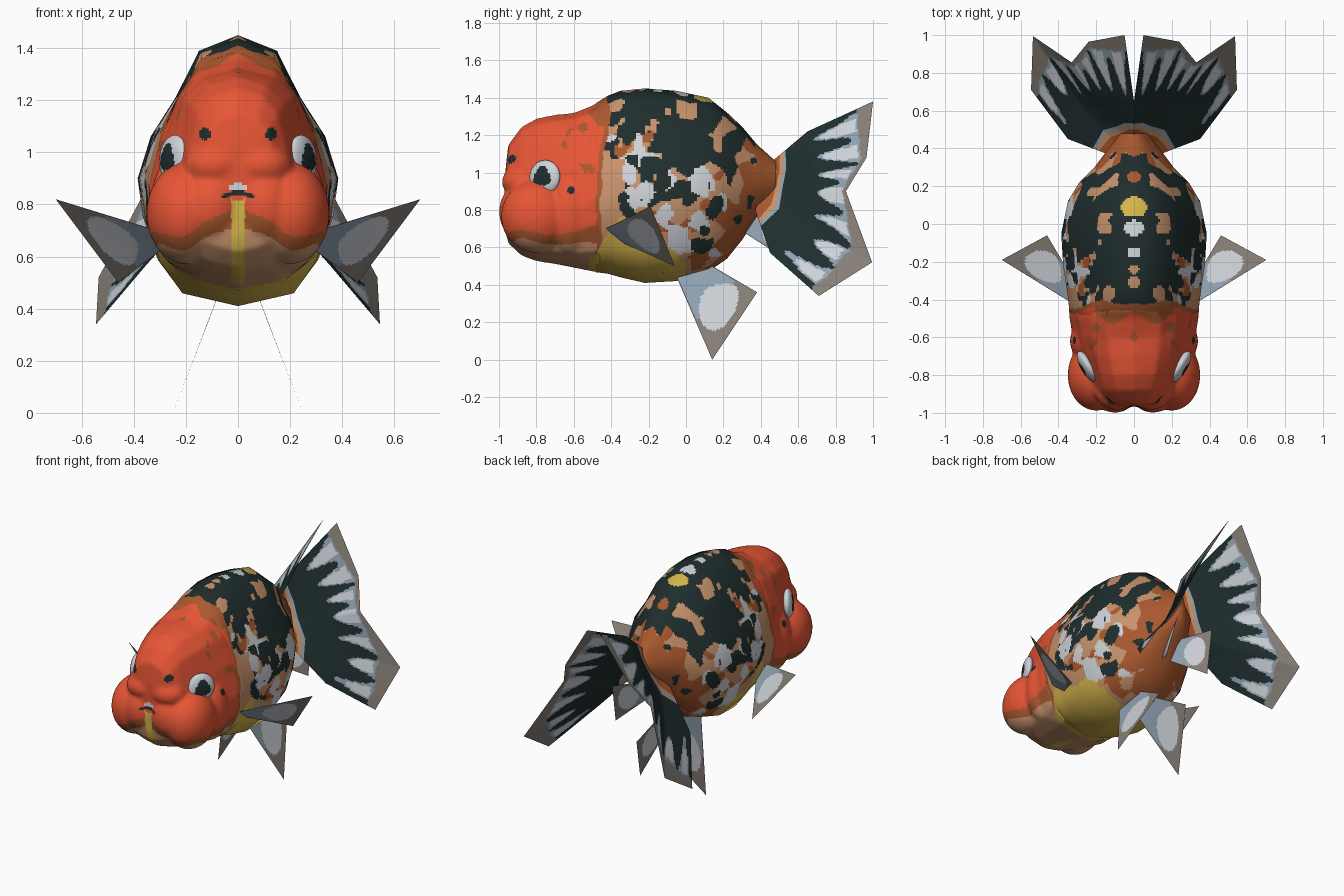
import bpy, bmesh, math
from mathutils import Vector, Matrix, noise

if "Cube" in bpy.data.objects:
    bpy.data.objects.remove(bpy.data.objects["Cube"])

# ---- palette ----
PALETTE = [
    ("red", (0.80, 0.092, 0.036)), ("charcoal", (0.014, 0.027, 0.027)),
    ("rust", (0.40, 0.10, 0.028)), ("tan", (0.58, 0.29, 0.15)),
    ("silver", (0.62, 0.65, 0.69)), ("blue_grey", (0.28, 0.36, 0.44)),
    ("taupe", (0.24, 0.21, 0.185)), ("yellow", (0.66, 0.46, 0.07)),
]
RED, BLACK, RUST, TAN, SILVER, BLUE, TAUPE, YELLOW = range(8)
MATS = []
for mat_name, rgb in PALETTE:
    m = bpy.data.materials.new(mat_name)
    m.diffuse_color = (*rgb, 1)
    m.use_nodes = True
    m.node_tree.nodes["Principled BSDF"].inputs["Base Color"].default_value = m.diffuse_color
    MATS.append(m)


def add_object(name, mesh, mirror=False):
    for m in MATS:
        mesh.materials.append(m)
    ob = bpy.data.objects.new(name, mesh)
    bpy.context.collection.objects.link(ob)
    if mirror:
        ob.modifiers.new("mirror", 'MIRROR').use_mirror_merge = False
    return ob


def sheet(name, rows, ku, kv, colour, closed=False, mirror=False):
    """Finely split grid through coarse rows of points, coloured face by face."""
    rows = [[Vector(p) for p in r] for r in rows]
    nu, nv = len(rows), len(rows[0])

    def at(i, j):
        i = min(max(i, 0), nu - 1)
        return rows[i][j % nv if closed else min(max(j, 0), nv - 1)]

    def coarse_normal(i, j):
        return (at(i, j + 1) - at(i, j - 1)).cross(at(i + 1, j) - at(i - 1, j)).normalized()

    def blend(f, u, v):
        i, j = min(int(u), nu - 2), int(v)
        if not closed:
            j = min(j, nv - 2)
        a, b = u - i, v - j
        return f(i, j).lerp(f(i, j + 1), b).lerp(f(i + 1, j).lerp(f(i + 1, j + 1), b), a)

    U, V = (nu - 1) * ku, (nv if closed else nv - 1) * kv
    W = V if closed else V + 1
    uv = [(i / ku, j / kv) for i in range(U + 1) for j in range(W)]
    faces = [(i * W + j, i * W + (j + 1) % W, (i + 1) * W + (j + 1) % W, (i + 1) * W + j)
             for i in range(U) for j in range(V)]
    if closed:
        faces += [tuple(reversed(range(W))), tuple(range(U * W, U * W + W))]
    mesh = bpy.data.meshes.new(name)
    mesh.from_pydata([blend(at, *p) for p in uv], [], faces)
    ob = add_object(name, mesh, mirror)
    for n, poly in enumerate(mesh.polygons):
        poly.use_smooth = True
        i, j = divmod(n, V)
        poly.material_index = colour(poly.center, (j + 0.5) / V, (i + 0.5) / U)
    if closed:
        mesh.normals_split_custom_set_from_vertices(
            [blend(coarse_normal, *p).normalized() for p in uv])
    return ob


# ---- colour rules ----
def n3(c, freq, shift):
    return noise.noise(Vector((abs(c.x) * freq + shift, c.y * freq, c.z * freq + shift)))


def lerp_list(values, s):
    x = s * (len(values) - 1)
    i = min(int(x), len(values) - 2)
    return values[i] + (values[i + 1] - values[i]) * (x - i)


def head_colour(c):
    x, wob = abs(c.x), 0.04 * n3(c, 8, 3)
    if c.y < -0.8 and math.hypot(x - 0.127, c.z - 1.07) < 0.022:
        return BLACK                                   # nostrils
    if x > 0.2 and math.hypot(c.y + 0.615, c.z - 0.905) < 0.022:
        return BLACK                                   # freckle behind the eye
    if c.y < -0.85 and x < 0.06 and 0.838 < c.z + 0.25 * x < 0.856:
        return BLACK                                   # mouth
    if c.y < -0.85 and x < 0.035 and 0.856 <= c.z < 0.89 - 0.5 * x:
        return SILVER
    if c.y < -0.6 and x < 0.026 and c.z < 0.82:
        return YELLOW                                  # chin stripe
    low = 0.695 + (0.5 * max(0, 0.2 - x) if c.y < -0.75 else 0) + wob
    if c.z > low:
        if c.z > 1.25 and c.y > -0.50 + 0.03 * math.cos(28 * x):
            return RUST                                # scalloped nape
        if c.z > 1.2 and (math.hypot(x, c.y + 0.60) < 0.022 or math.hypot(x - 0.2, c.y + 0.55) < 0.025):
            return RUST
        if 1.0 < c.z < 1.25 and c.y > -0.75 and n3(c, 15, 9) > 0.47:
            return RUST
        return RED
    return RUST if c.z > low - 0.06 else TAN


# centre-line spots on the back: y, radius, colour
BACK_SPOTS = [(0.25, 0.03, RUST), (0.09, 0.055, YELLOW), (-0.02, 0.04, SILVER),
              (-0.15, 0.028, SILVER), (-0.24, 0.022, TAN), (-0.31, 0.028, TAN), (0.4, 0.04, RUST)]
# larger flank patches: y, z, half length, half height, colour
FLANK = [(-0.25, 1.14, 0.03, 0.08, SILVER), (-0.30, 0.99, 0.035, 0.05, SILVER),
         (-0.21, 0.90, 0.04, 0.07, SILVER), (0.08, 0.96, 0.045, 0.09, SILVER),
         (-0.12, 0.76, 0.04, 0.07, SILVER), (-0.01, 0.66, 0.03, 0.05, SILVER),
         (-0.02, 1.13, 0.15, 0.15, BLACK), (-0.13, 0.94, 0.045, 0.06, BLACK),
         (-0.33, 0.86, 0.03, 0.03, BLACK), (0.10, 0.69, 0.03, 0.03, BLACK),
         (0.01, 0.88, 0.03, 0.06, BLACK), (-0.37, 0.97, 0.05, 0.13, TAN)]


def body_colour(c, *_):
    x = abs(c.x)
    edge = -0.44 + 0.02 * n3(c, 9, 1) - 0.04 * min(1, max(0, (1.18 - c.z) / 0.08))
    patch = 0.16 * max(0, 1 - abs(c.y + 0.33) / 0.14)
    if -0.52 < c.y < 0.0 and c.z < 0.58 + patch + 0.08 * n3(c, 6, 5) - 0.3 * max(0, c.y + 0.15):
        return YELLOW                                  # belly
    if c.y < edge:
        return head_colour(c)
    if c.y < edge + 0.025:
        return RUST                                    # gill edge
    if c.y < -0.41 and c.z < 1.12:
        return TAN
    if c.z > 1.1:
        for y, r, col in BACK_SPOTS:
            if math.hypot(x * 0.8, c.y - y) < r:
                return col
        if x < 0.10 - 0.12 * max(0, c.y - 0.1) and c.y < 0.37:
            return BLACK                               # dark ridge
    if c.y > 0.36 + 0.08 * n3(c, 9, 7):
        return RUST
    if x > 0.2:
        for y, z, ry, rz, col in FLANK:
            if math.hypot((c.y - y) / ry, (c.z - z) / rz) < 1 + 0.7 * n3(c, 16, 6):
                return col
    rear = max(0, c.y - 0.15)
    dark = n3(c, 9.5, 0) + 1.0 * (c.z - 1.0) - 1.2 * rear
    if c.y < -0.25 and c.z < 1.15:
        dark -= 0.12
    if dark > 0.0:
        return TAN if n3(c, 11, 21) > 0.42 else BLACK
    if n3(c, 9, 13) - 2 * rear > 0.16 and 0.55 < c.z < 1.2:
        return SILVER
    if n3(c, 9, 31) + 3 * rear + 1.2 * (0.85 - c.z) * (c.y > 0.03) > 0.27:
        return RUST
    return TAN


def tail_colour(c, s, t):
    for limit, col in ((0.11, RUST), (0.16, TAN), (0.19, BLUE)):
        if t < limit:
            return col
    border = lerp_list([0.87, 0.95, 0.955, 0.82, 0.92], s) + 0.03 * n3(c, 10, 4)
    if t > border:
        return TAUPE
    wave = math.cos(2 * math.pi * 7 * (s - 0.08)) + 0.9 * n3(c, 7, 2)
    reach = 0.71 - 0.15 * wave
    if t > reach and 0.02 < s < 0.97:
        return SILVER if wave > 0 and reach + 0.05 < t < border - 0.02 else BLUE
    return BLACK


def fin_colour(c, s, t):
    if ((s - 0.5) / 0.40) ** 2 + ((t - 0.60) / 0.28) ** 2 < 1:
        return SILVER
    return BLUE if t < 0.52 and 0.04 < s < 0.96 else TAUPE


# ---- body: sections (y, bottom, top, half width, widest height, boxiness) ----
HEAD = [
    (-0.965, 0.68, 1.02, 0.09, 0.85, 1), (-0.95, 0.62, 1.15, 0.17, 0.80, 1),
    (-0.88, 0.555, 1.245, 0.225, 0.77, 1), (-0.80, 0.525, 1.29, 0.258, 0.76, 1),
    (-0.70, 0.51, 1.31, 0.298, 0.77, 1), (-0.60, 0.49, 1.32, 0.325, 0.80, 1),
    (-0.50, 0.47, 1.36, 0.342, 0.85, 0.7), (-0.45, 0.463, 1.395, 0.345, 0.87, 0.42),
]
TRUNK = [
    (-0.54, 0.52, 1.30, 0.30, 0.86, 0.8), (-0.48, 0.467, 1.372, 0.342, 0.86, 0.6),
    (-0.42, 0.46, 1.41, 0.346, 0.88, 0.3),
    (-0.35, 0.44, 1.437, 0.355, 0.90, 0), (-0.22, 0.41, 1.45, 0.375, 0.90, 0),
    (-0.05, 0.42, 1.437, 0.385, 0.90, 0), (0.12, 0.47, 1.40, 0.35, 0.93, 0),
    (0.22, 0.54, 1.32, 0.29, 0.93, 0), (0.30, 0.64, 1.245, 0.21, 0.94, 0),
    (0.38, 0.76, 1.15, 0.15, 0.95, 0), (0.48, 0.86, 1.06, 0.07, 0.96, 0),
]
ROUND = [(0, 1), (.40, .89), (.63, .57), (.87, .30), (1, 0), (.95, -.3), (.8, -.65), (.57, -.9), (0, -1)]
BOXY = [(0, 1), (.43, .94), (.68, .8), (.86, .45), (1, 0), (.98, -.35), (.78, -.75), (.45, -.9), (0, -1)]


def ring(y, bottom, top, width, mid, box):
    half = []
    for (ax, az), (bx, bz) in zip(ROUND, BOXY):
        x, z = ax + (bx - ax) * box, az + (bz - az) * box
        half.append((x * width, y, mid + z * (top - mid if z > 0 else mid - bottom)))
    return half + [(-x, y, z) for x, y, z in half[-2:0:-1]]


sheet("body", [ring(*s) for s in TRUNK], 11, 14, body_colour, closed=True)

# ---- head: skull with cheek, muzzle and snout lumps melted together ----
LUMPS = [((0.20, -0.80, 0.765), (0.152, 0.19, 0.195)),
         ((0.10, -0.885, 0.79), (0.12, 0.115, 0.15)),
         ((0.09, -0.875, 0.95), (0.12, 0.11, 0.09)),
         ((0.22, -0.62, 0.78), (0.12, 0.12, 0.22))]
bm = bmesh.new()
loops = [[bm.verts.new(p) for p in ring(*s)] for s in HEAD]
for a, b in zip(loops, loops[1:]):
    for j in range(len(a)):
        k = (j + 1) % len(a)
        bm.faces.new((a[j], a[k], b[k], b[j]))
bm.faces.new(loops[0][::-1])
bm.faces.new(loops[-1])
for centre, radii in LUMPS:
    for side in (1, -1):
        spot = Matrix.Translation((centre[0] * side, *centre[1:]))
        bmesh.ops.create_uvsphere(bm, u_segments=24, v_segments=16, radius=1,
                                  matrix=spot @ Matrix.Diagonal((*radii, 1)))
rough = bpy.data.meshes.new("head_rough")
bm.to_mesh(rough)
bm.free()
helper = bpy.data.objects.new("head_helper", rough)
bpy.context.collection.objects.link(helper)
melt = helper.modifiers.new("melt", 'REMESH')
melt.mode, melt.voxel_size = 'VOXEL', 0.010
soften = helper.modifiers.new("soften", 'SMOOTH')
soften.factor, soften.iterations = 0.5, 18
graph = bpy.context.evaluated_depsgraph_get()
head_mesh = bpy.data.meshes.new_from_object(helper.evaluated_get(graph))
bpy.data.objects.remove(helper)
head_mesh.materials.clear()
add_object("head", head_mesh)
for poly in head_mesh.polygons:
    poly.use_smooth = True
    poly.material_index = body_colour(poly.center)

# ---- eyes ----
bm = bmesh.new()
bmesh.ops.create_uvsphere(bm, u_segments=32, v_segments=32, radius=1)
for f in bm.faces:
    p = f.calc_center_median()
    r = math.hypot(p.x, p.y) + 0.06 * math.sin(3 * math.atan2(p.y, p.x))
    f.smooth = True
    f.material_index = BLACK if r < 0.56 else SILVER
turn = Vector((0.86, -0.50, 0.08)).to_track_quat('Z', 'Y').to_matrix().to_4x4()
bmesh.ops.transform(bm, verts=bm.verts, matrix=Matrix.Translation((0.247, -0.755, 0.975)) @ turn
                    @ Matrix.Diagonal((0.092, 0.092, 0.035, 1)))
eye = bpy.data.meshes.new("eye")
bm.to_mesh(eye)
bm.free()
add_object("eye", eye, mirror=True)

# ---- fins ----
sheet("tail_lobe", [
    [(0, .46, 1.06), (0, .45, 1.0), (.03, .43, .93), (.08, .40, .87), (.14, .37, .80)],
    [(0, .65, 1.22), (.12, .68, 1.06), (.20, .66, .90), (.30, .66, .70), (.35, .45, .57)],
    [(.05, 1.0, 1.38), (.24, .965, 1.08), (.33, .855, .90), (.535, .995, .52), (.545, .71, .34)],
], 32, 26, tail_colour, mirror=True)

FINS = {
    "pectoral_fin": [[(.31, -.43, .70), (.30, -.33, .62)], [(.70, -.19, .82), (.46, -.06, .50)]],
    "pelvic_fin": [[(.08, -.05, .44), (.06, .14, .50)], [(.25, .14, 0), (.11, .38, .36)]],
    "anal_fin": [[(.03, .31, .68), (.03, .38, .80)], [(.17, .52, .545), (.14, .60, .82)]],
}
for fin_name, fin_rows in FINS.items():
    sheet(fin_name, fin_rows, 32, 32, fin_colour, mirror=True)
